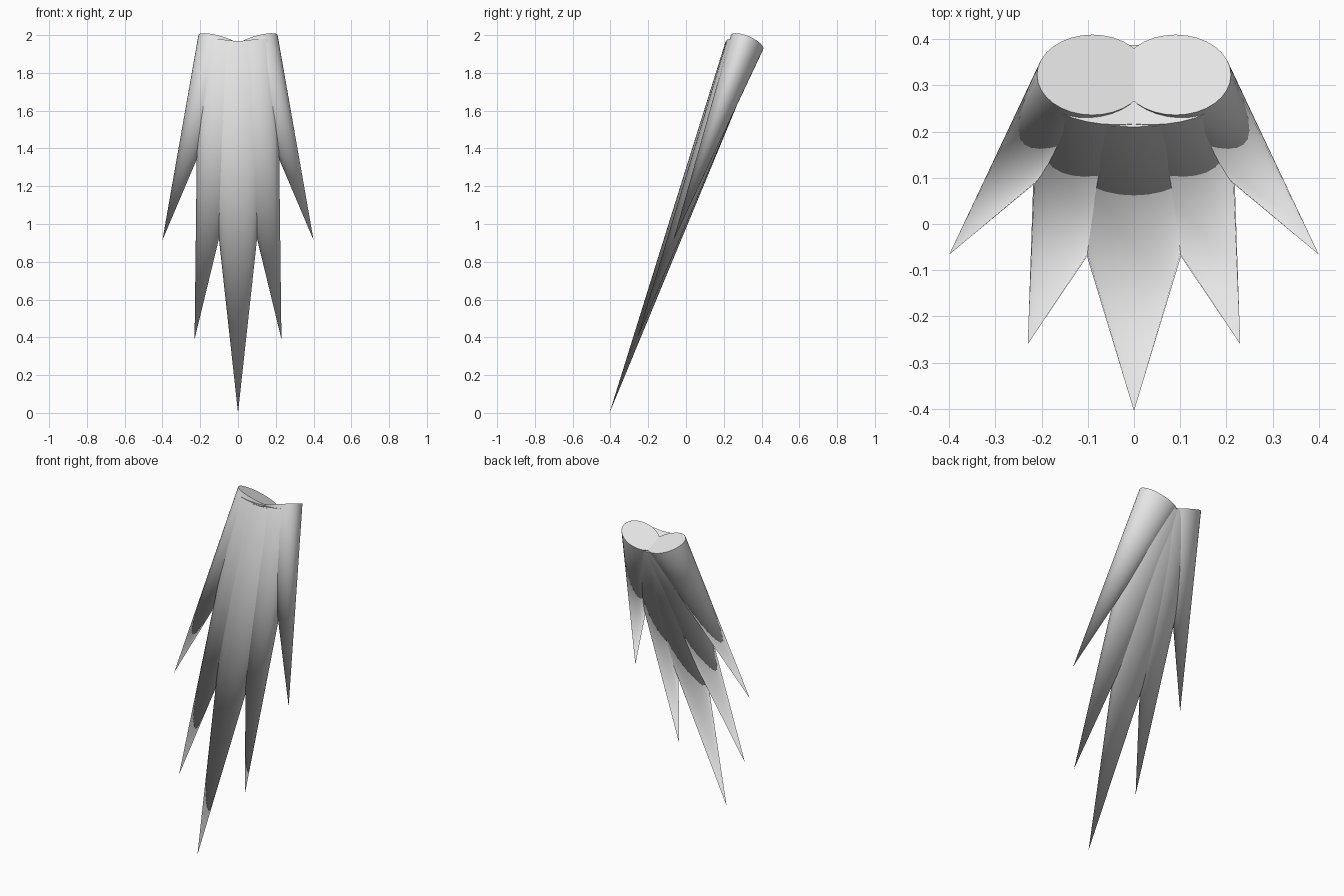
import bpy, bmesh, math
from mathutils import Vector

if "Cube" in bpy.data.objects:
    bpy.data.objects.remove(bpy.data.objects["Cube"])

SIDES = 32

grey = bpy.data.materials.new("plain grey")
grey.diffuse_color = (0.8, 0.8, 0.8, 1.0)
grey.use_nodes = True
grey.node_tree.nodes["Principled BSDF"].inputs["Base Color"].default_value = grey.diffuse_color


def spike(name, tip, base, half_x, half_y):
    """Flattened cone: elliptical rim in the plane square to the axis, one apex, flat cap."""
    tip, base = Vector(tip), Vector(base)
    axis = base - tip
    bm = bmesh.new()
    rim = []
    for i in range(SIDES):
        a = 2 * math.pi * i / SIDES
        dx, dy = half_x * math.cos(a), half_y * math.sin(a)
        dz = -(axis.x * dx + axis.y * dy) / axis.z
        rim.append(bm.verts.new(base + Vector((dx, dy, dz))))
    apex = bm.verts.new(tip)
    # smooth walls
    for i in range(SIDES):
        f = bm.faces.new((rim[i], apex, rim[(i + 1) % SIDES]))
        f.smooth = True
    # flat cap with a crisp rim
    cap = bm.faces.new(rim)
    for e in cap.edges:
        e.smooth = False
    bmesh.ops.recalc_face_normals(bm, faces=bm.faces)
    mesh = bpy.data.meshes.new(name)
    bm.to_mesh(mesh)
    bm.free()
    mesh.materials.append(grey)
    obj = bpy.data.objects.new(name, mesh)
    bpy.context.collection.objects.link(obj)
    return obj


# long middle spike
spike("centre_spike", (0, -0.405, 0.0), (0, 0.297, 1.936), 0.212, 0.087)

# mirrored pairs, getting shorter and narrower outwards
for side, s in (("left", -1), ("right", 1)):
    spike(side + "_middle_spike", (0.23 * s, -0.26, 0.39), (0.035 * s, 0.302, 1.94), 0.176, 0.087)
    spike(side + "_outer_spike", (0.40 * s, -0.066, 0.915), (0.09 * s, 0.323, 1.962), 0.12, 0.087)
